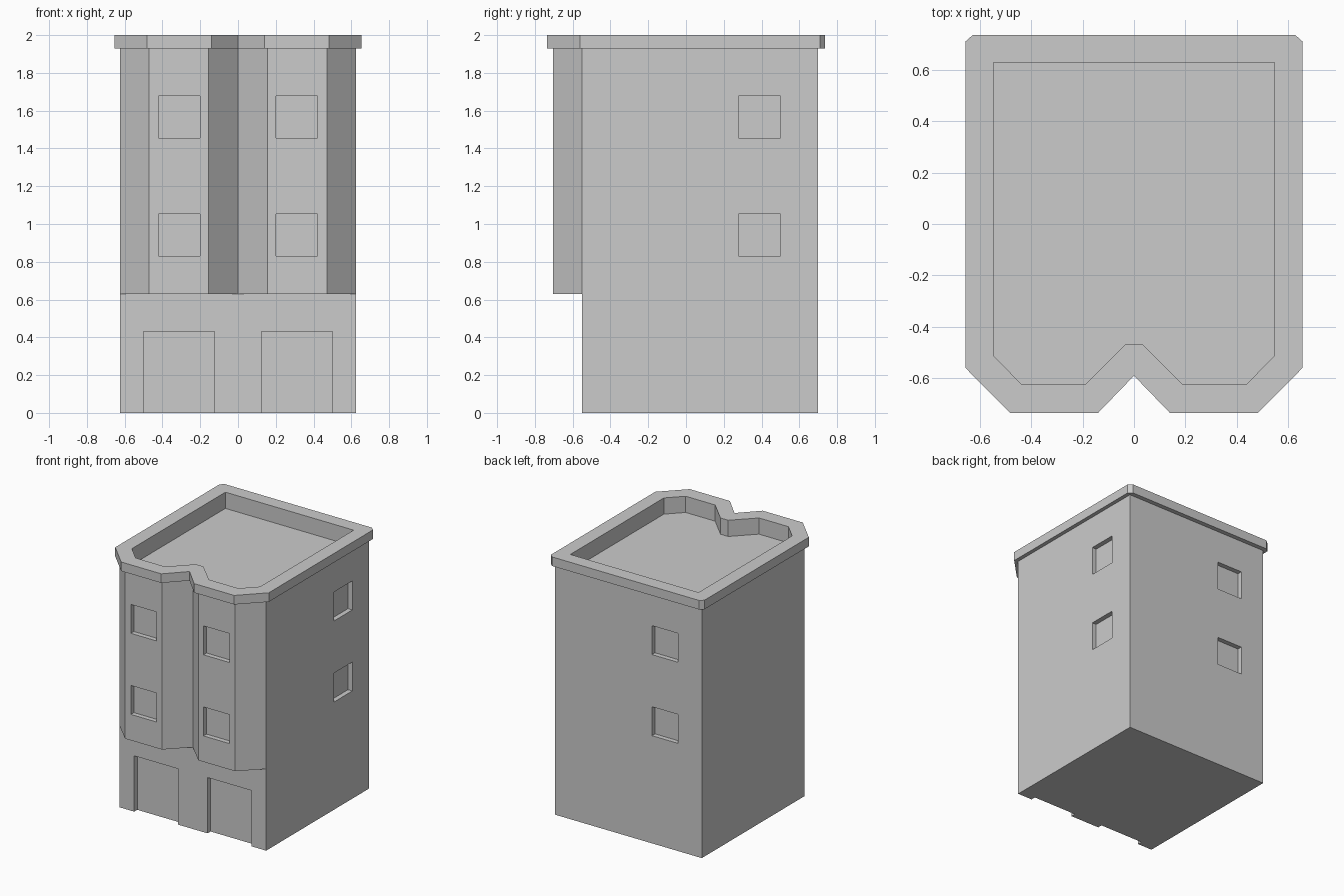
import bpy, bmesh

if "Cube" in bpy.data.objects:
    bpy.data.objects.remove(bpy.data.objects["Cube"])


def prism(name, outline, z0, z1):
    """Closed solid from a plan outline, extruded from z0 to z1."""
    bm = bmesh.new()
    face = bm.faces.new([bm.verts.new((x, y, z0)) for x, y in outline])
    ext = bmesh.ops.extrude_face_region(bm, geom=[face], use_keep_orig=True)
    for v in ext["geom"]:
        if isinstance(v, bmesh.types.BMVert):
            v.co.z = z1
    bmesh.ops.recalc_face_normals(bm, faces=bm.faces)
    mesh = bpy.data.meshes.new(name)
    bm.to_mesh(mesh)
    bm.free()
    ob = bpy.data.objects.new(name, mesh)
    bpy.context.collection.objects.link(ob)
    return ob


def box(name, x0, x1, y0, y1, z0, z1):
    return prism(name, [(x0, y0), (x1, y0), (x1, y1), (x0, y1)], z0, z1)


def mirrored(half):
    """Full outline from its right half, listed front to back."""
    return half + [(-x, y) for x, y in reversed(half) if x > 0]


def combine(target, other, operation):
    mod = target.modifiers.new(operation.title(), 'BOOLEAN')
    mod.operation = operation
    mod.solver = 'EXACT'
    mod.object = other
    bpy.context.view_layer.objects.active = target
    bpy.ops.object.modifier_apply(modifier=mod.name)
    bpy.data.objects.remove(other, do_unlink=True)


D = 0.037  # depth of window and door recesses

# Main block
building = box("building", -0.625, 0.625, -0.55, 0.70, 0, 1.93)

# Two angled bays on the upper floors
for s in (-1, 1):
    plan = [(0, -0.55), (0.155, -0.705), (0.47, -0.705), (0.625, -0.55)]
    combine(building, prism("bay", [(s * x, y) for x, y in plan], 0.63, 1.93), 'UNION')

# Overhanging cornice
cornice = prism("cornice", mirrored([
    (0, -0.59), (0.14, -0.735), (0.482, -0.735), (0.655, -0.56),
    (0.655, 0.71), (0.627, 0.735)]), 1.93, 2.0)
combine(building, cornice, 'UNION')

# Sunken roof behind the parapet
roof = prism("roof_recess", mirrored([
    (0.033, -0.467), (0.187, -0.622), (0.438, -0.622), (0.547, -0.512),
    (0.547, 0.628)]), 1.875, 2.1)
combine(building, roof, 'DIFFERENCE')

# Windows on the front, right and back
for z in (0.83, 1.455):
    for x in (-0.42, 0.20):
        combine(building, box("front_window", x, x + 0.22, -0.8, -0.705 + D, z, z + 0.223), 'DIFFERENCE')
    combine(building, box("side_window", 0.625 - D, 0.8, 0.278, 0.50, z, z + 0.223), 'DIFFERENCE')
    combine(building, box("back_window", -0.42, -0.20, 0.70 - D, 0.8, z, z + 0.223), 'DIFFERENCE')

# Two ground-floor doorways
for x in (-0.5, 0.125):
    combine(building, box("doorway", x, x + 0.375, -0.8, -0.55 + D, -0.1, 0.43), 'DIFFERENCE')
